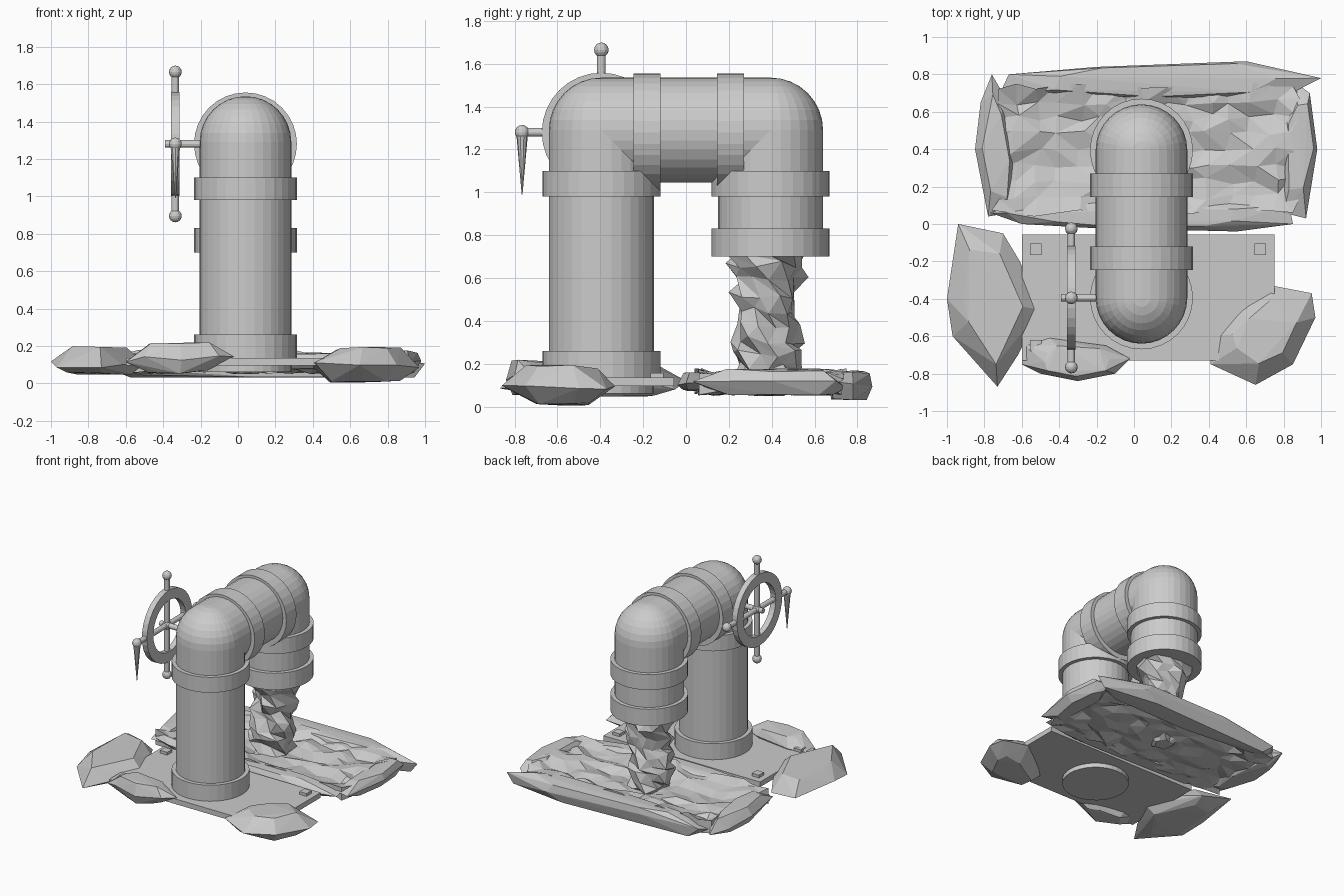
import bpy, bmesh, random
from math import pi, cos, sin
from mathutils import Vector, Matrix

random.seed(7)
if "Cube" in bpy.data.objects:
    bpy.data.objects.remove(bpy.data.objects["Cube"])

COLOUR = (0.6, 0.6, 0.6, 1)
grey = bpy.data.materials.new("plain_grey")
grey.use_nodes = True
grey.diffuse_color = COLOUR
grey.node_tree.nodes["Principled BSDF"].inputs["Base Color"].default_value = COLOUR

PX, FRONT, BACK, AXIS = 0.04, -0.395, 0.395, 1.29   # pipe layout
R, COLLAR = 0.245, 0.275


def finish(name, bm):
    bmesh.ops.recalc_face_normals(bm, faces=bm.faces)
    mesh = bpy.data.meshes.new(name)
    bm.to_mesh(mesh)
    bm.free()
    mesh.materials.append(grey)
    obj = bpy.data.objects.new(name, mesh)
    bpy.context.collection.objects.link(obj)
    return obj


def rod(name, a, b, r, r_end=None, sides=32):
    """Cylinder or cone running from a to b."""
    a, b = Vector(a), Vector(b)
    turn = (b - a).to_track_quat("Z", "Y").to_matrix().to_4x4()
    bm = bmesh.new()
    bmesh.ops.create_cone(bm, cap_ends=True, segments=sides, radius1=r,
                          radius2=r if r_end is None else r_end, depth=(b - a).length,
                          matrix=Matrix.Translation((a + b) / 2) @ turn)
    return finish(name, bm)


def ball(name, at, r, u=12, v=8):
    bm = bmesh.new()
    bmesh.ops.create_uvsphere(bm, u_segments=u, v_segments=v, radius=r,
                              matrix=Matrix.Translation(at))
    return finish(name, bm)


def box(name, lo, hi):
    lo, hi = Vector(lo), Vector(hi)
    bm = bmesh.new()
    bmesh.ops.create_cube(bm, size=1, matrix=Matrix.Translation((lo + hi) / 2)
                          @ Matrix.Diagonal((hi - lo).to_4d()))
    return finish(name, bm)


def rock(name, outline, low, high, shrink=0.6, mid=0.1):
    """Faceted boulder: hull of an outline with smaller rings above and below."""
    cx = sum(p[0] for p in outline) / len(outline)
    cy = sum(p[1] for p in outline) / len(outline)
    bm = bmesh.new()
    for x, y in outline:
        bm.verts.new((x, y, mid + random.uniform(-0.02, 0.02)))
        for z in (low, high):
            k = shrink + random.uniform(-0.15, 0.15)
            fade = random.uniform(0, 0.25) * (mid - z)
            bm.verts.new((cx + (x - cx) * k, cy + (y - cy) * k, z + fade))
    hull = bmesh.ops.convex_hull(bm, input=bm.verts)
    spare = [v for v in set(hull["geom_interior"]) if isinstance(v, bmesh.types.BMVert)]
    bmesh.ops.delete(bm, geom=spare, context="VERTS")
    return finish(name, bm)


# Pipe: two uprights, a cross pipe and rounded elbows
rod("front_pipe", (PX, FRONT, 0.06), (PX, FRONT, AXIS), R)
rod("outlet_pipe", (PX, BACK, 0.72), (PX, BACK, AXIS), R)
rod("cross_pipe", (PX, FRONT, AXIS), (PX, BACK, AXIS), R)
for name, y in (("front_elbow", FRONT), ("back_elbow", BACK)):
    ball(name, (PX, y, AXIS), R, 32, 16)

# Collars
for name, y, low, high in (("base_collar", FRONT, 0.13, 0.26),
                           ("front_collar", FRONT, 0.98, 1.1),
                           ("back_collar", BACK, 0.98, 1.1),
                           ("outlet_collar", BACK, 0.7, 0.83)):
    rod(name, (PX, y, low), (PX, y, high), COLLAR)
for name, y in (("cross_collar_front", -0.245), ("cross_collar_back", 0.145)):
    rod(name, (PX, y, 1.28), (PX, y + 0.125, 1.28), COLLAR)

# Base plate and bolts
box("base_plate", (-0.6, -0.73, 0.095), (0.75, -0.055, 0.135))
for x in (-0.525, 0.675):
    for y in (-0.65, -0.135):
        box("plate_bolt", (x - 0.03, y - 0.03, 0.13), (x + 0.03, y + 0.03, 0.157))

# Valve wheel: flat ring, spokes with ball tips, shaft and hanging spike handle
WX, WY, WZ = -0.335, FRONT, 1.28
bm = bmesh.new()
profile = [bm.verts.new((WX + x, WY, WZ + r))
           for x, r in ((-0.022, 0.2), (0.022, 0.2), (0.022, 0.278), (-0.022, 0.278))]
loop = [bm.edges.new((profile[i], profile[i - 1])) for i in range(4)]
bmesh.ops.spin(bm, geom=profile + loop, cent=(WX, WY, WZ), axis=(1, 0, 0),
               angle=2 * pi, steps=32)
bmesh.ops.remove_doubles(bm, verts=bm.verts, dist=0.0005)
finish("valve_ring", bm)
rod("valve_shaft", (-0.39, WY, WZ), (-0.1, WY, WZ), 0.02, sides=12)
ball("valve_hub", (WX, WY, WZ), 0.033)
REACH_Y, REACH_Z = 0.37, 0.385
for axis, reach in (((0, 1, 0), REACH_Y), ((0, 0, 1), REACH_Z)):
    arm = Vector(axis) * reach
    hub = Vector((WX, WY, WZ))
    rod("valve_spoke", hub - arm, hub + arm, 0.02, sides=12)
    for side in (-1, 1):
        ball("spoke_tip", hub + arm * side, 0.034)
rod("handle_spike", (WX, WY - REACH_Y, WZ - 0.02), (WX, WY - REACH_Y, 0.99),
    0.026, 0.002, sides=10)

# Jagged water stream
bm = bmesh.new()
rings, SIDES = [], 11
levels = (0.05, 0.12, 0.19, 0.25, 0.31, 0.38, 0.45, 0.52, 0.59, 0.66, 0.71)
for i, z in enumerate(levels):
    ring = []
    for k in range(SIDES):
        a = 2 * pi * (k + 0.5 * (i % 2)) / SIDES
        r = random.uniform(0.11, 0.19) + 0.03 * (z > 0.6)
        r *= 0.5 if i == 0 else 1
        dz = random.uniform(-0.02, 0.02) if 0 < i < len(levels) - 1 else 0
        ring.append(bm.verts.new((PX + r * cos(a), 0.385 + r * sin(a), z + dz)))
    rings.append(ring)
for a, b in zip(rings, rings[1:]):
    for k in range(SIDES):
        n = (k + 1) % SIDES
        bm.faces.new((a[k], a[n], b[k]))
        bm.faces.new((a[n], b[n], b[k]))
bm.faces.new(rings[0])
bm.faces.new(rings[-1])
finish("water_stream", bm)


# Rough pool bed: a crumpled sheet with a crumpled underside
bm = bmesh.new()
bmesh.ops.create_grid(bm, x_segments=14, y_segments=8, size=1)
for v in bm.verts:
    u, w = v.co.x, v.co.y
    edge = max(abs(u), abs(w))
    v.co = (0.06 + u * 0.8 + random.uniform(-0.03, 0.03),
            0.4 + w * 0.34 + random.uniform(-0.02, 0.02),
            0.12 + 0.03 * edge ** 3 + random.uniform(-0.025, 0.03))
bmesh.ops.triangulate(bm, faces=bm.faces)
top = set(bm.verts)
bottom = bmesh.ops.extrude_face_region(bm, geom=bm.faces[:])["geom"]
for v in bottom:
    if isinstance(v, bmesh.types.BMVert):
        v.co.z = 0.07 + random.uniform(-0.02, 0.02)
finish("pool_bed", bm)

# Stones around the pool
rock("pool_rim_back", ((-0.72, 0.69), (-0.67, 0.8), (-0.2, 0.84), (0.25, 0.83),
                       (0.6, 0.87), (1.0, 0.78), (0.8, 0.68), (0.1, 0.67)),
     0.03, 0.17, 0.8)
rock("pool_rim_left", ((-0.85, 0.4), (-0.82, 0.65), (-0.76, 0.8), (-0.69, 0.68),
                       (-0.63, 0.3), (-0.66, 0.06), (-0.78, 0.04)), 0.05, 0.18, 0.7)
rock("pool_rim_right", ((0.79, 0.6), (0.87, 0.75), (0.94, 0.7), (0.98, 0.4),
                        (0.92, 0.03), (0.8, 0.06)), 0.05, 0.18, 0.7)
rock("pool_rim_front", ((-0.77, 0.06), (-0.6, 0.0), (-0.25, -0.02), (0.55, -0.04),
                        (0.85, 0.0), (0.83, 0.1), (0.1, 0.13), (-0.6, 0.12)),
     0.07, 0.16, 0.75, 0.12)

# Stones around the base plate
rock("left_stone", ((-0.94, 0.0), (-0.7, -0.05), (-0.61, -0.2), (-0.5, -0.46),
                    (-0.62, -0.7), (-0.73, -0.87), (-0.97, -0.6), (-1.0, -0.4)),
     0.045, 0.2)
rock("right_stone", ((0.4, -0.6), (0.56, -0.45), (0.74, -0.33), (0.95, -0.37),
                     (0.97, -0.5), (0.85, -0.75), (0.65, -0.86), (0.41, -0.75)),
     0.0, 0.2)
rock("front_stone", ((-0.6, -0.75), (-0.58, -0.65), (-0.45, -0.61), (-0.15, -0.65),
                     (-0.02, -0.72), (-0.1, -0.8), (-0.3, -0.84), (-0.5, -0.8)),
     0.05, 0.22, 0.65, 0.13)
